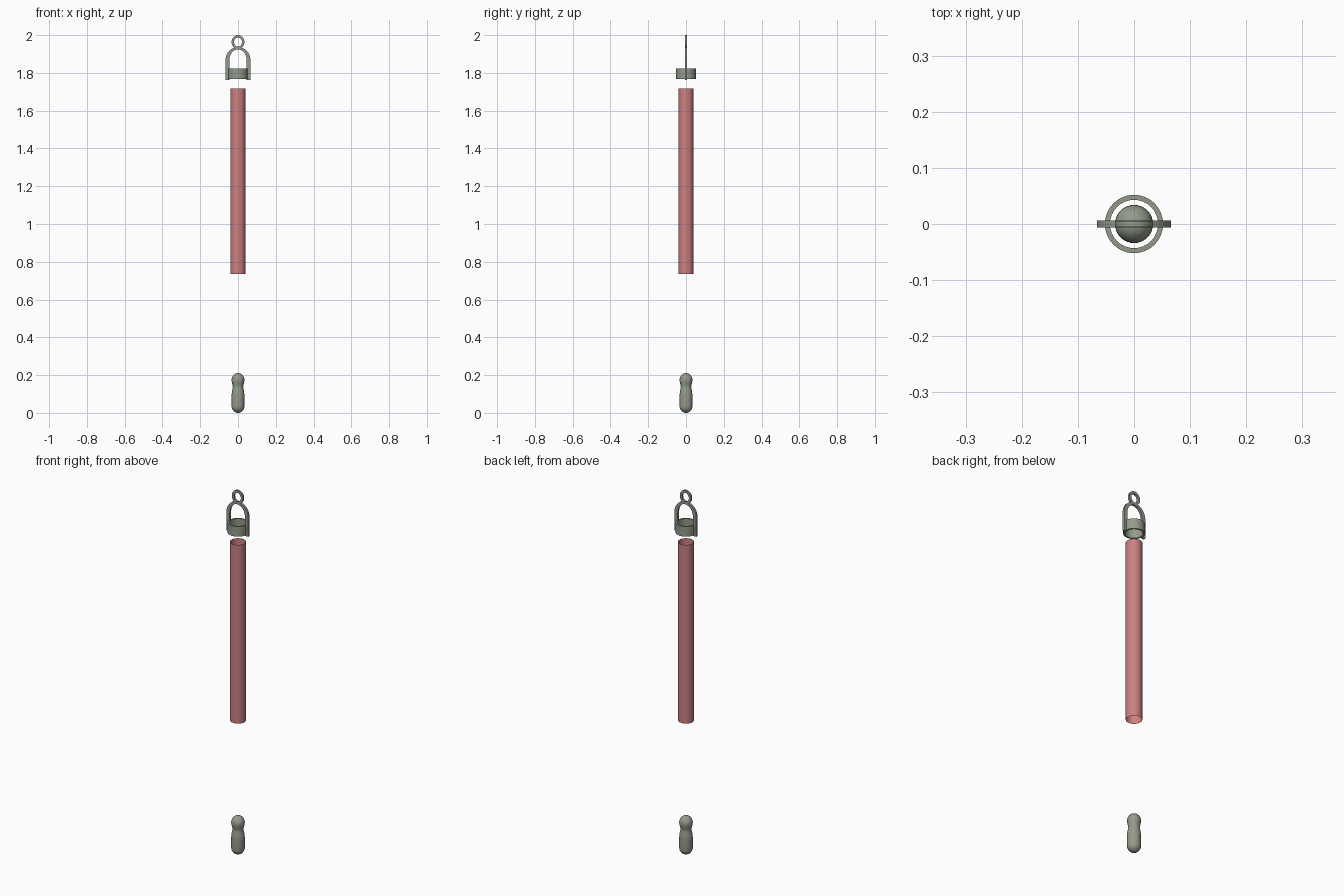
import bpy, bmesh, math

if "Cube" in bpy.data.objects:
    bpy.data.objects.remove(bpy.data.objects["Cube"])


def material(name, color):
    m = bpy.data.materials.new(name)
    m.diffuse_color = color
    m.use_nodes = True
    m.node_tree.nodes["Principled BSDF"].inputs["Base Color"].default_value = m.diffuse_color
    return m


METAL = material("grey_green_metal", (0.29, 0.33, 0.26, 1))
RED = material("red_tube", (0.60, 0.22, 0.22, 1))


def finish(name, bm, mat):
    bmesh.ops.remove_doubles(bm, verts=bm.verts, dist=1e-5)
    bmesh.ops.recalc_face_normals(bm, faces=bm.faces)
    mesh = bpy.data.meshes.new(name)
    bm.to_mesh(mesh)
    bm.free()
    ob = bpy.data.objects.new(name, mesh)
    bpy.context.collection.objects.link(ob)
    mesh.materials.append(mat)
    bpy.ops.object.select_all(action='DESELECT')
    ob.select_set(True)
    bpy.context.view_layer.objects.active = ob
    bpy.ops.object.shade_smooth_by_angle(angle=math.radians(35))
    return ob


def lathe(name, profile, mat, sides=32):
    """Spin (radius, z) points around the z axis."""
    bm = bmesh.new()
    vs = [bm.verts.new((r, 0, z)) for r, z in profile]
    es = [bm.edges.new(p) for p in zip(vs, vs[1:])]
    bmesh.ops.spin(bm, geom=vs + es, axis=(0, 0, 1), cent=(0, 0, 0),
                   angle=math.tau, steps=sides)
    return finish(name, bm, mat)


def band(name, outer, inner, half, mat, closed=False):
    """Flat plate between two matching (x, z) lines, thick along y."""
    bm = bmesh.new()
    rows = [[bm.verts.new((x, y, z)) for (x, z), y in
             ((o, -half), (i, -half), (i, half), (o, half))]
            for o, i in zip(outer, inner)]
    pairs = list(zip(rows, rows[1:]))
    if closed:
        pairs.append((rows[-1], rows[0]))
    else:
        bm.faces.new(rows[0])
        bm.faces.new(rows[-1])
    for a, b in pairs:
        for k in range(4):
            j = (k + 1) % 4
            bm.faces.new((a[k], a[j], b[j], b[k]))
    return finish(name, bm, mat)


def arc(rx, rz, cz, end, n):
    return [(rx * math.cos(end * i / n), cz + rz * math.sin(end * i / n))
            for i in range(n + 1)]


# Weight: rounded body, narrow waist and round head
body = [(0.034 * math.sin(t), 0.035 - 0.035 * math.cos(t))
        for t in (math.pi / 2 * i / 8 for i in range(9))]
waist = [(0.034, 0.09), (0.033, 0.105), (0.031, 0.118), (0.0285, 0.13),
         (0.0275, 0.138), (0.0285, 0.146), (0.031, 0.155)]
head = [(0.034 * math.cos(t), 0.174 + 0.037 * math.sin(t))
        for t in (math.pi / 2 * i / 8 for i in range(-1, 9))]
lathe("weight", body + waist + head, METAL)

# Open thin-walled tube
lathe("tube", [(0.04, 0.735), (0.04, 1.717)], RED)

# Collar ring
lathe("collar", [(0.043, 1.768), (0.052, 1.768), (0.052, 1.823),
                 (0.043, 1.823), (0.043, 1.768)], METAL)

# Hanger yoke with two straight legs
outer = [(0.066, 1.763)] + arc(0.066, 0.069, 1.868, math.pi, 24) + [(-0.066, 1.763)]
inner = [(0.046, 1.763)] + arc(0.046, 0.056, 1.868, math.pi, 24) + [(-0.046, 1.763)]
band("yoke", outer, inner, 0.006, METAL)

# Hanging eye on top of the yoke
band("hanging_eye", arc(0.034, 0.037, 1.963, math.tau, 32)[:-1],
     arc(0.021, 0.024, 1.963, math.tau, 32)[:-1], 0.0057, METAL, closed=True)
